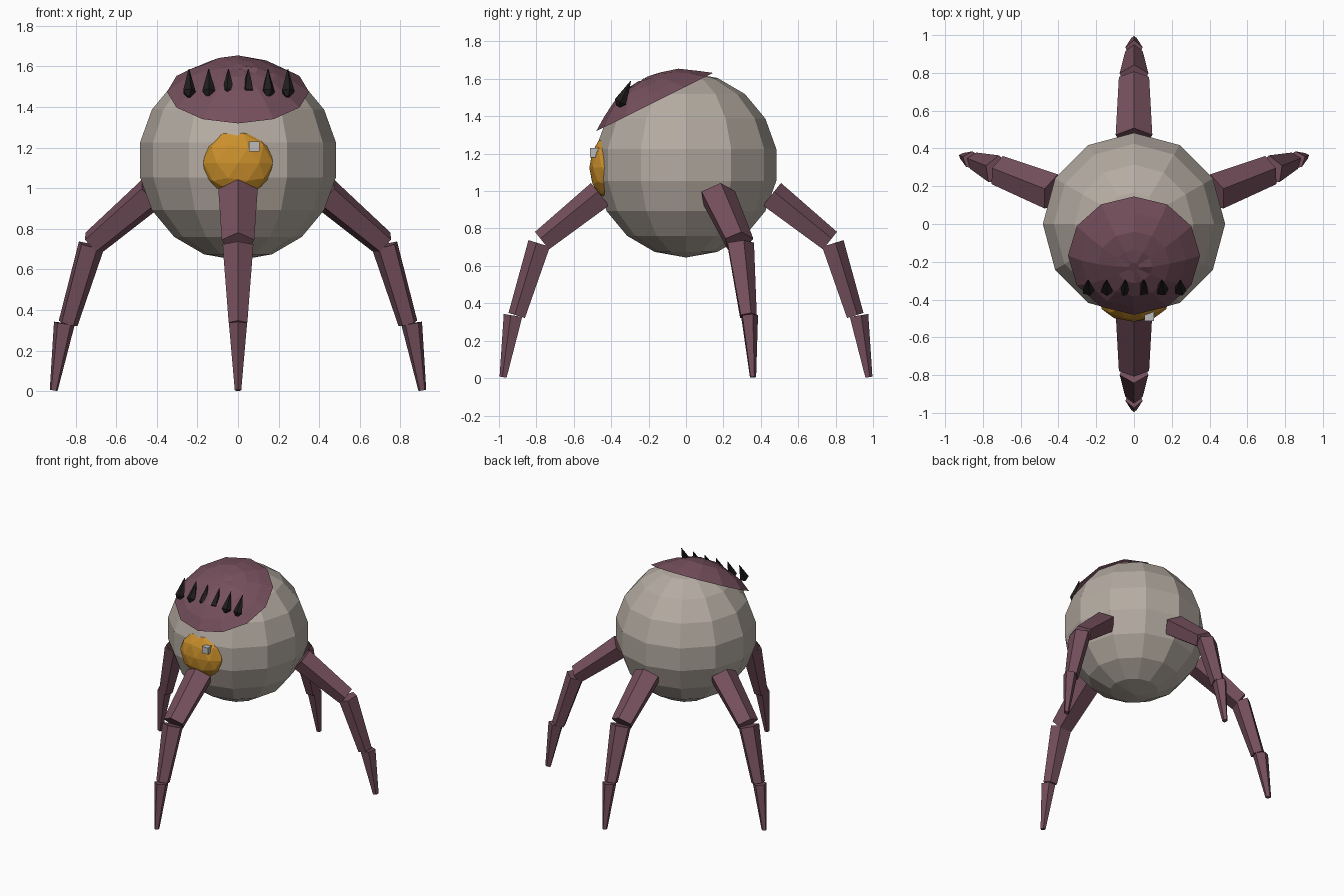
import bpy, bmesh, math, random
from mathutils import Vector, Matrix

random.seed(4)
if "Cube" in bpy.data.objects:
    bpy.data.objects.remove(bpy.data.objects["Cube"])


def material(name, rgb):
    m = bpy.data.materials.new(name)
    m.use_nodes = True
    m.diffuse_color = (*rgb, 1)
    m.node_tree.nodes["Principled BSDF"].inputs["Base Color"].default_value = (*rgb, 1)
    return m


STONE = material("warm grey", (0.46, 0.41, 0.36))
MAUVE = material("dusky mauve", (0.18, 0.08, 0.108))
AMBER = material("amber", (0.6, 0.28, 0.025))
BLACK = material("spike black", (0.015, 0.012, 0.012))
SHINE = material("pale grey", (0.5, 0.5, 0.5))


def finish(name, bm, mat):
    bmesh.ops.recalc_face_normals(bm, faces=bm.faces)
    mesh = bpy.data.meshes.new(name)
    bm.to_mesh(mesh)
    bm.free()
    mesh.materials.append(mat)
    obj = bpy.data.objects.new(name, mesh)
    bpy.context.collection.objects.link(obj)
    return obj


def loft(name, rings, mat):
    """Skin a list of equal point rings and close both ends."""
    bm = bmesh.new()
    rows = [[bm.verts.new(p) for p in ring] for ring in rings]
    n = len(rows[0])
    for a, b in zip(rows, rows[1:]):
        for i in range(n):
            j = (i + 1) % n
            bm.faces.new((a[i], a[j], b[j], b[i]))
    bm.faces.new(rows[0])
    bm.faces.new(rows[-1])
    return finish(name, bm, mat)


def ball(name, centre, radii, segments, rings, mat):
    bm = bmesh.new()
    bmesh.ops.create_uvsphere(bm, u_segments=segments, v_segments=rings, radius=1)
    bmesh.ops.transform(bm, verts=bm.verts,
                        matrix=Matrix.Translation(centre) @ Matrix.Diagonal((*radii, 1)))
    return finish(name, bm, mat)


# Round body
CENTRE = Vector((0, 0, 1.14))
ball("body", CENTRE, (0.49, 0.49, 0.495), 12, 9, STONE)

# Bulging eye and its square glint
bm = bmesh.new()
bmesh.ops.create_icosphere(bm, subdivisions=2, radius=1)
bmesh.ops.transform(bm, verts=bm.verts, matrix=Matrix.Translation((0, -0.42, 1.125))
                    @ Matrix.Diagonal((0.18, 0.097, 0.168, 1)))
finish("eye", bm, AMBER)
bm = bmesh.new()
bmesh.ops.create_cube(bm, size=0.05, matrix=Matrix.Translation((0.08, -0.488, 1.205)))
finish("eye_glint", bm, SHINE)

# Eyelid: a slightly wrinkled cap tipped towards the front
tilt = Matrix.Rotation(math.radians(26.5), 3, 'X')
rings = []
for polar in (43, 33, 22, 11, 3):
    ring = []
    for k in range(12):
        a, p = math.tau * k / 12, math.radians(polar)
        r = 0.513 + (0 if polar == 43 else random.uniform(-0.008, 0.004))
        ring.append(CENTRE + tilt @ Vector((math.sin(p) * math.cos(a),
                                            math.sin(p) * math.sin(a), math.cos(p))) * r)
    rings.append(ring)
loft("eyelid", rings, MAUVE)

# Row of lash spikes
lean = Matrix.Rotation(math.radians(-26), 3, 'X')
for i in range(6):
    base = Vector((-0.242 + 0.0975 * i, -0.357, 1.462))
    rings = [[base + lean @ Vector((r * math.cos(math.tau * k / 5 + i),
                                    r * math.sin(math.tau * k / 5 + i), h)) for k in range(5)]
             for r, h in ((0.012, -0.012), (0.034, 0.015), (0.002, 0.14))]
    loft(f"lash_{i + 1}", rings, BLACK)


# Legs: three tapering five-sided segments, as (reach, height, half width, half depth)
SEGMENTS = {
    "thigh": ((0.46, 0.983, 0.097, 0.077), (0.77, 0.735, 0.08, 0.06)),
    "shin": ((0.785, 0.72, 0.076, 0.06), (0.905, 0.335, 0.046, 0.046)),
    "foot": ((0.925, 0.335, 0.045, 0.05), (0.978, 0.005, 0.016, 0.019)),
}
LEGS = {"front": -90, "back": 90, "left": 21.5, "right": 158.5}
for side, azimuth in LEGS.items():
    turn = Matrix.Rotation(math.radians(azimuth), 3, 'Z')
    for part, ends in SEGMENTS.items():
        (r0, z0, *_), (r1, z1, *_) = ends
        axis = Vector((r1 - r0, 0, z1 - z0)).normalized()
        up = Vector((-axis.z, 0, axis.x))
        rings = []
        for r, z, w, d in ends:
            ring = []
            for k in range(5):
                a = math.tau * k / 5
                across = Vector((0, math.sin(a) / 0.951 * w, 0))
                ring.append(turn @ (Vector((r, 0, z)) + across
                                    + up * (math.cos(a) - 0.095) / 0.905 * d))
            rings.append(ring)
        loft(f"{side}_{part}", rings, MAUVE)
